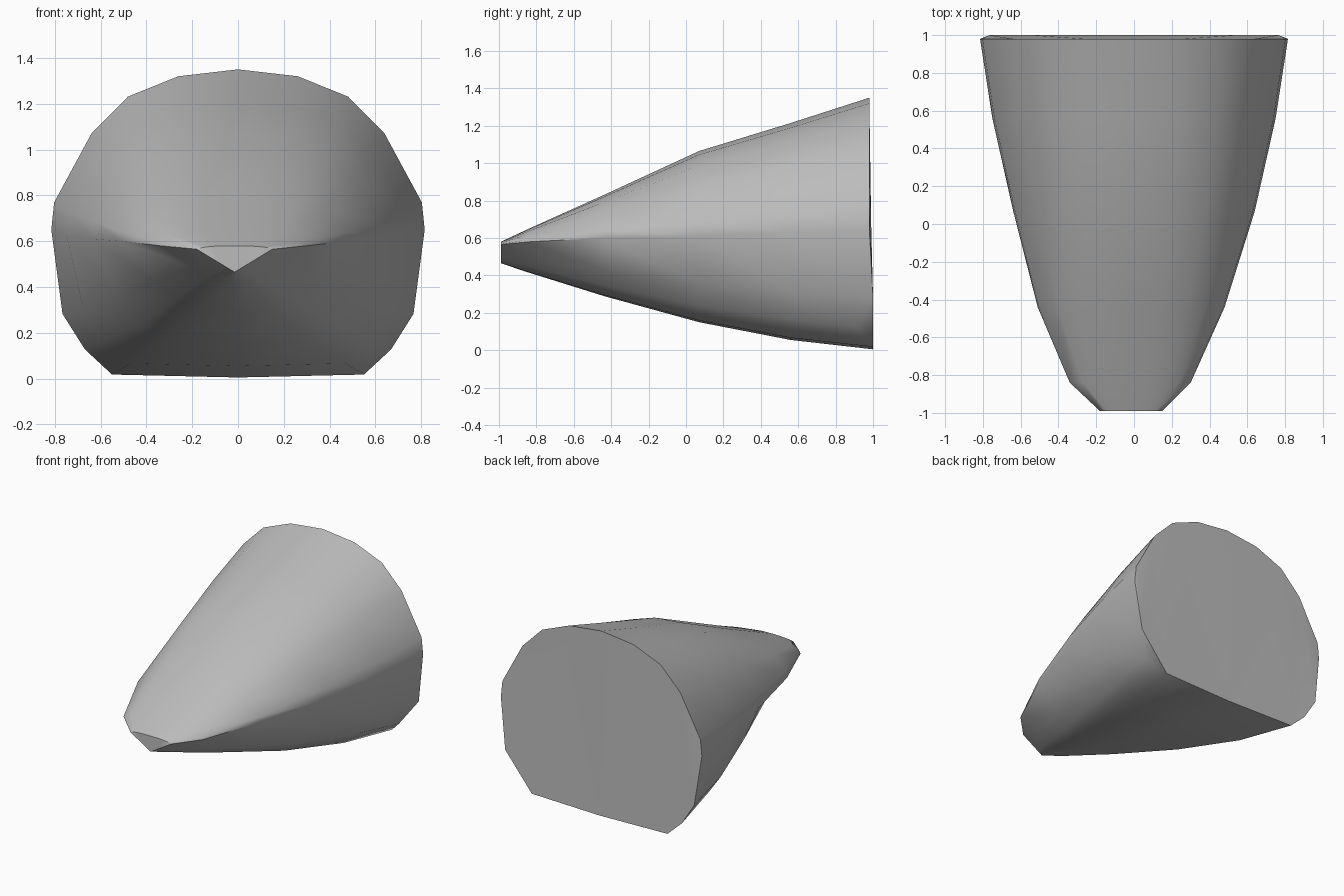
import bpy
import bmesh
from math import radians

if "Cube" in bpy.data.objects:
    bpy.data.objects.remove(bpy.data.objects["Cube"], do_unlink=True)

grey = bpy.data.materials.new("plain grey")
grey.use_nodes = True
colour = (0.5, 0.5, 0.5, 1)
grey.diffuse_color = colour
grey.node_tree.nodes["Principled BSDF"].inputs["Base Color"].default_value = colour

# Half outline as (width share, height share) above and below the side crease
upper = [(0.985, 0.17), (0.785, 0.6), (0.59, 0.83), (0.32, 0.957)]
lower = [(0.94, 0.57), (0.82, 0.81), (0.675, 0.98)]

# Stations: y, centre x, half width, crease z, top z, bottom z, keel sharpness
stations = [
    (-0.99, -0.015, 0.165, 0.565, 0.58, 0.465, 1.0),
    (-0.84, -0.02, 0.32, 0.58, 0.65, 0.415, 0.75),
    (-0.44, -0.015, 0.495, 0.60, 0.83, 0.29, 0.5),
    (0.07, 0, 0.64, 0.61, 1.065, 0.15, 0.25),
    (0.56, 0, 0.75, 0.63, 1.215, 0.055, 0.08),
    (0.98, 0, 0.815, 0.65, 1.35, 0.005, 0),
]


def section(y, cx, half, crease, top, bottom, keel):
    """Closed outline, from the top down the right side and back up the left."""
    right = [(s, crease + (top - crease) * t) for s, t in reversed(upper)]
    right.append((1, crease))
    for s, t in lower:
        s = s * (1 - keel) + (1 - t) * keel
        right.append((s, crease + (bottom - crease) * t))
    pts = [(cx, y, top)]
    pts += [(cx + half * s, y, z) for s, z in right]
    pts += [(cx, y, bottom)]
    pts += [(cx - half * s, y, z) for s, z in reversed(right)]
    return pts


bm = bmesh.new()
rings = [[bm.verts.new(p) for p in section(*st)] for st in stations]
n = len(rings[0])

# Tapered skin
for a, b in zip(rings, rings[1:]):
    for i in range(n):
        j = (i + 1) % n
        bm.faces.new((a[i], a[j], b[j], b[i]))

# Slightly raked rear edge with one dented lower corner
back = rings[-1]
for v in back:
    v.co.y += 0.02 * min(1, max(0, (0.65 - v.co.z) / 0.37))
dent = len(upper) + len(lower)
back[dent].co.y = 0.91

# Nose and rear caps
bm.faces.new(rings[0])
bm.faces.new([v for i, v in enumerate(back) if i != dent])
bm.faces.new(back[dent - 1:dent + 2])
bmesh.ops.triangulate(bm, faces=[f for f in bm.faces if len(f.verts) > 4])
bmesh.ops.recalc_face_normals(bm, faces=bm.faces)

mesh = bpy.data.meshes.new("nose_cone")
bm.to_mesh(mesh)
bm.free()
mesh.materials.append(grey)
cone = bpy.data.objects.new("nose_cone", mesh)
bpy.context.collection.objects.link(cone)

bpy.ops.object.select_all(action='DESELECT')
cone.select_set(True)
bpy.context.view_layer.objects.active = cone
bpy.ops.object.shade_smooth_by_angle(angle=radians(50))
